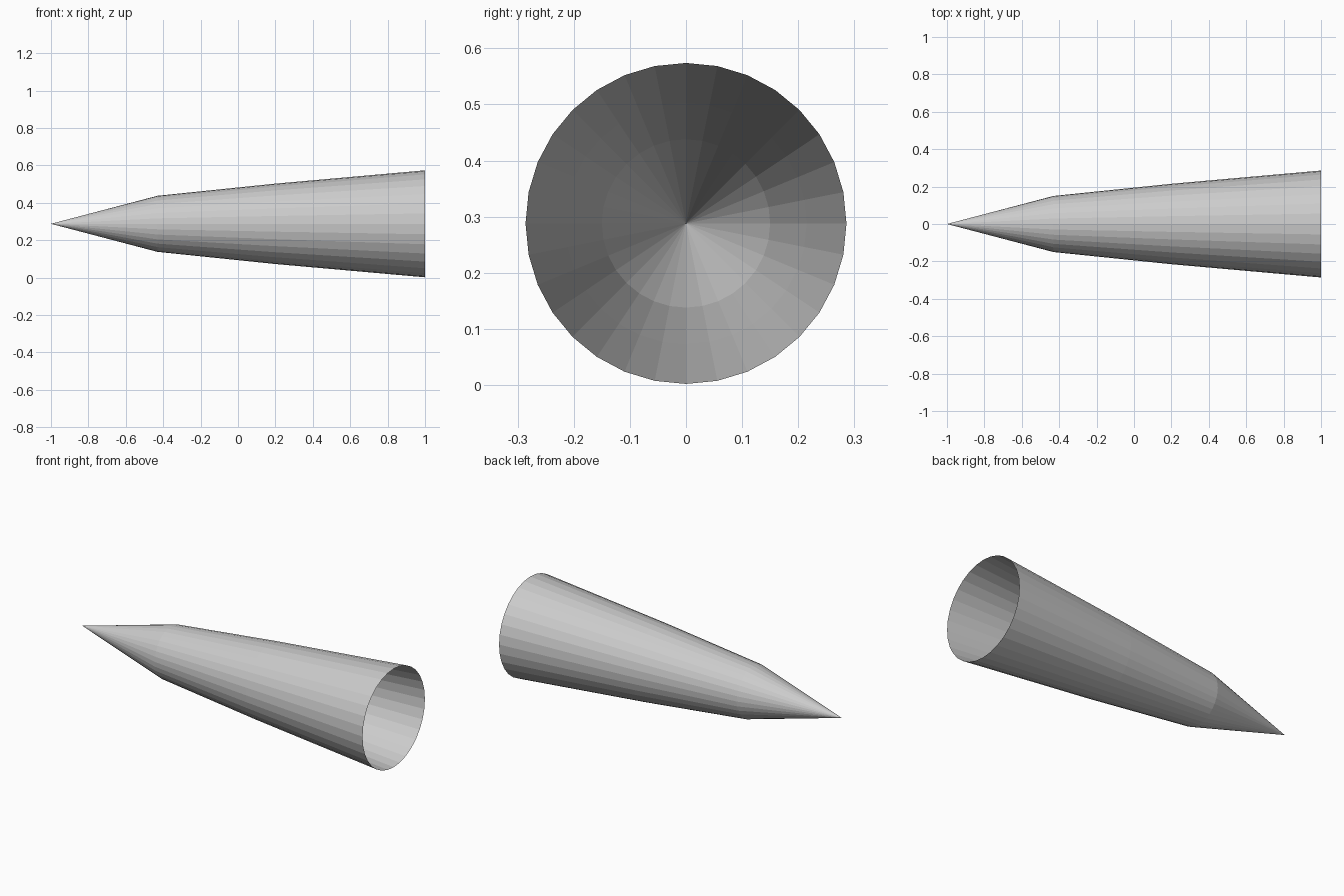
import bpy, bmesh
from math import sin, cos, tau

if "Cube" in bpy.data.objects:
    bpy.data.objects.remove(bpy.data.objects["Cube"])

SIDES = 32
AXIS_Z = 0.288
TIP_X = -1.0
# (x, radius) rings from the nose shoulder to the open end
RINGS = [(-0.43, 0.150), (0.20, 0.215), (1.0, 0.286)]

bm = bmesh.new()


def ring(x, r):
    return [bm.verts.new((x, r * cos(tau * i / SIDES), AXIS_Z + r * sin(tau * i / SIDES)))
            for i in range(SIDES)]


# pointed nose
tip = bm.verts.new((TIP_X, 0, AXIS_Z))
loops = [ring(x, r) for x, r in RINGS]
for i in range(SIDES):
    j = (i + 1) % SIDES
    bm.faces.new((tip, loops[0][j], loops[0][i]))
    # tapering shell, left open at the wide end
    for a, b in zip(loops, loops[1:]):
        bm.faces.new((a[i], a[j], b[j], b[i]))

bmesh.ops.recalc_face_normals(bm, faces=bm.faces)
# make sure the normals point outwards
bm.normal_update()
f = max(bm.faces, key=lambda f: f.calc_center_median().z)
if f.normal.z < 0:
    bmesh.ops.reverse_faces(bm, faces=bm.faces)

mesh = bpy.data.meshes.new("pointed_shell")
bm.to_mesh(mesh)
bm.free()
bpy.context.collection.objects.link(bpy.data.objects.new("pointed_shell", mesh))
